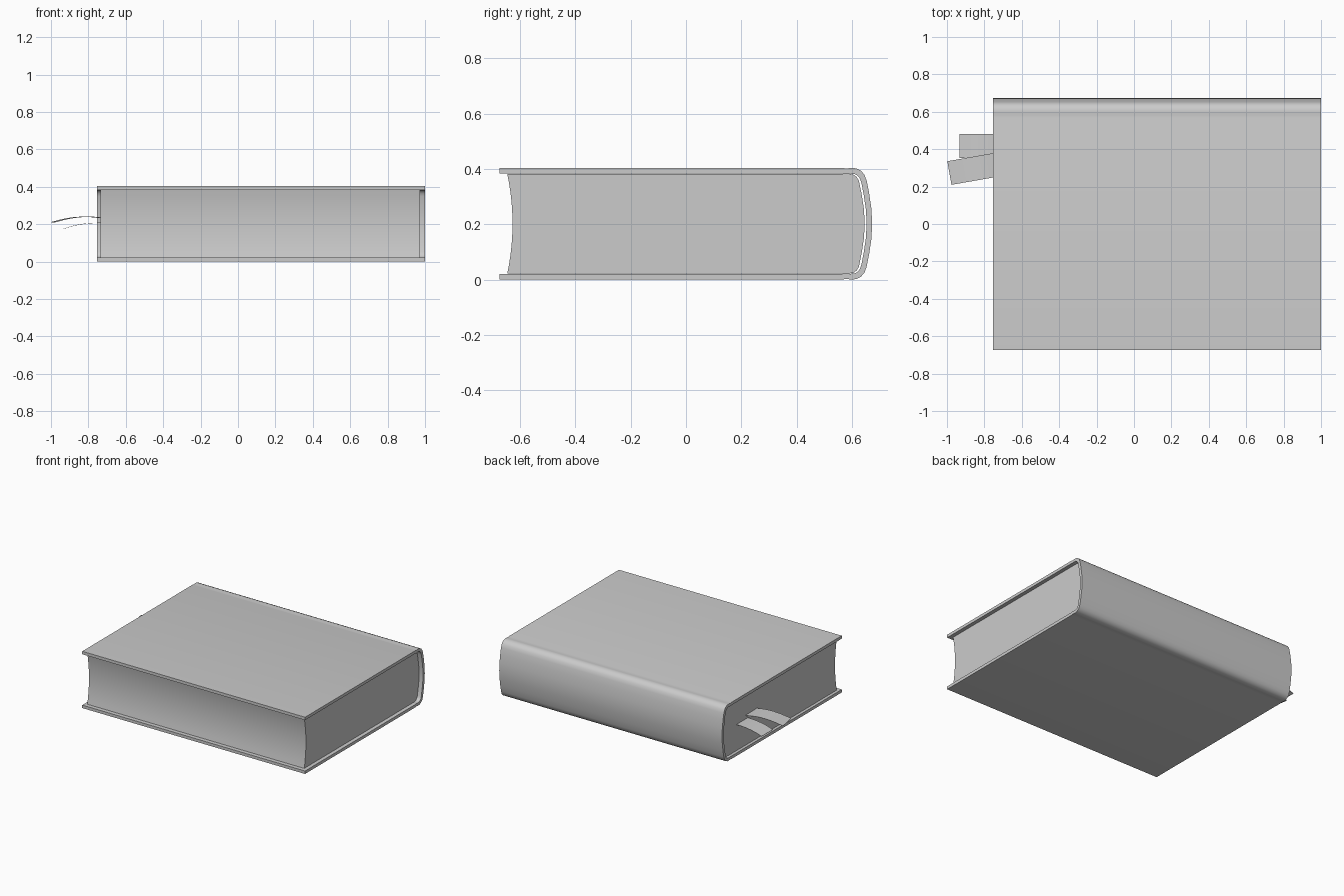
import bpy, bmesh, math
from mathutils import Vector

if "Cube" in bpy.data.objects:
    bpy.data.objects.remove(bpy.data.objects["Cube"])

MID = 0.202  # mid height of the closed book

grey = bpy.data.materials.new("plain grey")
grey.diffuse_color = (0.6, 0.6, 0.6, 1)
grey.use_nodes = True
grey.node_tree.nodes["Principled BSDF"].inputs["Base Color"].default_value = grey.diffuse_color


def finish(name, bm, angle=30):
    bmesh.ops.recalc_face_normals(bm, faces=bm.faces)
    mesh = bpy.data.meshes.new(name)
    bm.to_mesh(mesh)
    bm.free()
    mesh.materials.append(grey)
    obj = bpy.data.objects.new(name, mesh)
    bpy.context.collection.objects.link(obj)
    bpy.ops.object.select_all(action='DESELECT')
    obj.select_set(True)
    bpy.context.view_layer.objects.active = obj
    bpy.ops.object.shade_smooth_by_angle(angle=math.radians(angle))
    return obj


def mirrored(half):
    """Complete an upper half profile (y, height above mid) ending on the mid line."""
    return half + [(y, -h) for y, h in reversed(half[:-1])]


def row(bm, x, pts):
    return [bm.verts.new((x, y, MID + h)) for y, h in pts]


# Cover: boards and rounded spine as one wrapped shell
outer = mirrored([(-0.674, 0.202), (0.565, 0.202), (0.580, 0.199), (0.595, 0.202),
                  (0.615, 0.200), (0.632, 0.192), (0.645, 0.177), (0.653, 0.155),
                  (0.662, 0.110), (0.670, 0.055), (0.673, 0.0)])
inner = mirrored([(-0.674, 0.181), (0.565, 0.181), (0.580, 0.179), (0.593, 0.181),
                  (0.608, 0.180), (0.620, 0.174), (0.629, 0.163), (0.634, 0.148),
                  (0.642, 0.106), (0.650, 0.053), (0.653, 0.0)])
bm = bmesh.new()
o0, i0 = row(bm, -0.755, outer), row(bm, -0.755, inner)
o1, i1 = row(bm, 1.0, outer), row(bm, 1.0, inner)
for k in range(len(outer) - 1):
    for a, b in ((o0, o1), (o1, i1), (i1, i0), (i0, o0)):
        bm.faces.new((a[k], a[k + 1], b[k + 1], b[k]))
for k in (0, -1):
    bm.faces.new((o0[k], o1[k], i1[k], i0[k]))
finish("cover", bm)

# Page block: hollow fore edge at the front, rounded back
back = mirrored([(0.590, 0.180), (0.606, 0.177), (0.617, 0.169), (0.625, 0.155),
                 (0.635, 0.106), (0.643, 0.053), (0.646, 0.0)])
fore = [(-0.627 - 0.019 * (t / 6) ** 2, 0.180 * t / 6) for t in range(-6, 7)]
section = back + fore
bm = bmesh.new()
p0, p1 = row(bm, -0.735, section), row(bm, 0.974, section)
bm.faces.new(p0)
bm.faces.new(p1)
for k in range(len(section)):
    n = (k + 1) % len(section)
    bm.faces.new((p0[k], p0[n], p1[n], p1[k]))
finish("page_block", bm)


def ribbon(name, start, end, width, heights):
    """Thin curved strip between two plan points, following the given heights."""
    start, end = Vector(start), Vector(end)
    along = (end - start).normalized()
    side = Vector((-along.y, along.x)) * width / 2
    bm = bmesh.new()
    rings = []
    for k, z in enumerate(heights):
        c = start.lerp(end, k / (len(heights) - 1))
        rings.append([bm.verts.new((c.x + s * side.x, c.y + s * side.y, z + t))
                      for s, t in ((-1, -.001), (1, -.001), (1, .001), (-1, .001))])
    for a, b in zip(rings, rings[1:]):
        for j in range(4):
            n = (j + 1) % 4
            bm.faces.new((a[j], a[n], b[n], b[j]))
    bm.faces.new(rings[0])
    bm.faces.new(rings[-1])
    finish(name, bm)


# Two ribbon bookmarks hanging out of the left end
ribbon("straight_bookmark", (-0.70, 0.418), (-0.932, 0.418), 0.128,
       [0.205, 0.207, 0.206, 0.203, 0.197, 0.188, 0.175])
ribbon("angled_bookmark", (-0.70, 0.323), (-0.987, 0.2725), 0.128,
       [0.231, 0.235, 0.239, 0.240, 0.237, 0.231, 0.222, 0.211])
